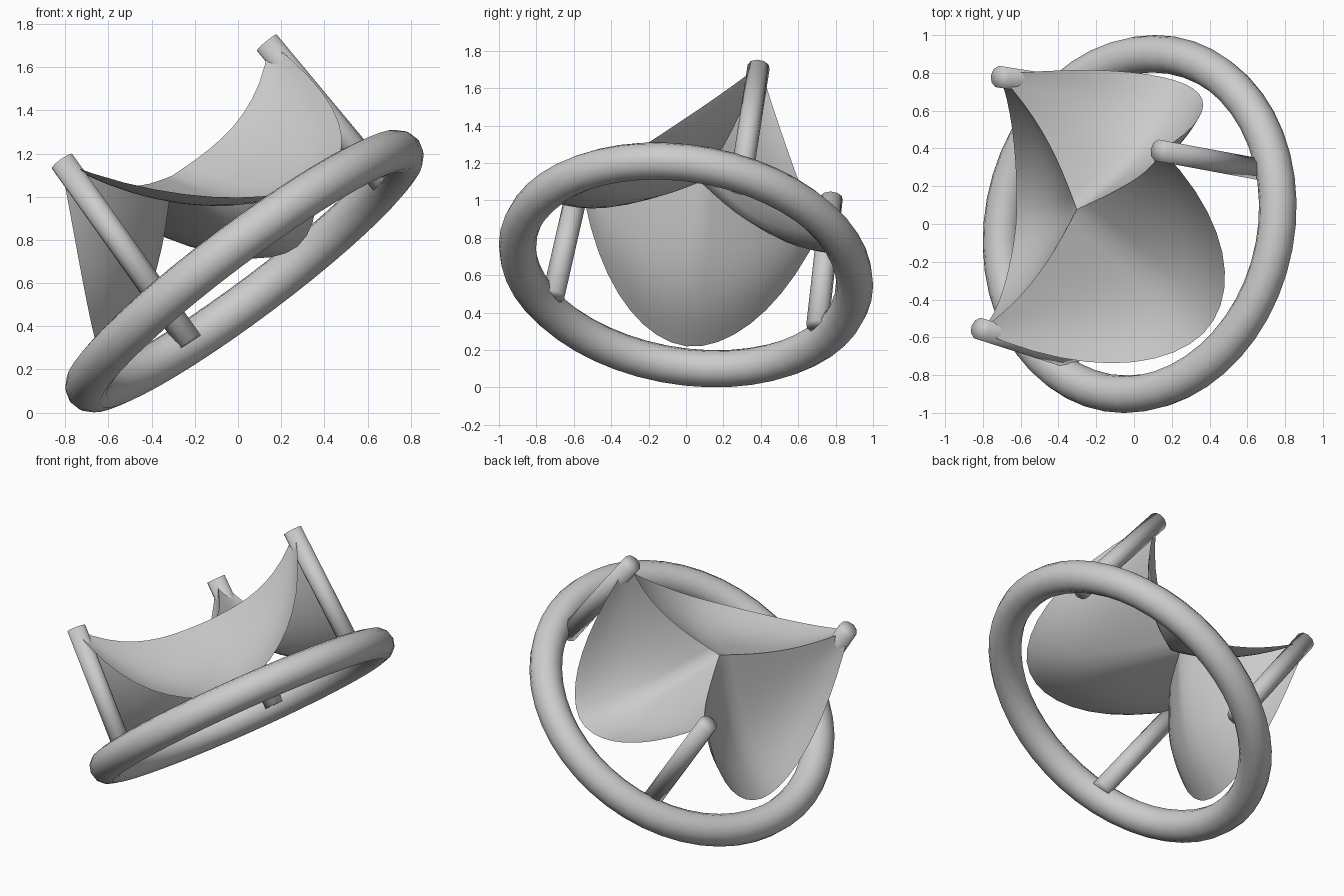
import bpy, bmesh, math
from mathutils import Vector

if "Cube" in bpy.data.objects:
    bpy.data.objects.remove(bpy.data.objects["Cube"])

# Tilted frame shared by all parts
C = Vector((0.03, 0.0, 0.655))
N = Vector((-0.595, 0.137, 0.792)).normalized()
RING_R, TUBE_R = 0.91, 0.1
POST_R, EDGE_R = 0.06, 0.785


def in_plane(v):
    v = Vector(v)
    return (v - v.dot(N) * N).normalized()


# Directions from the centre to the three posts
DIRS = [in_plane(d) for d in ((-0.456, -0.869, -0.193),
                              (0.775, 0.356, 0.52),
                              (-0.32, 0.863, -0.388))]


def at(direction, r, h):
    return C + direction * r + N * h


def grid_object(name, rows, closed_u=False, closed_v=False):
    bm = bmesh.new()
    vs = [[bm.verts.new(p) for p in row] for row in rows]
    nu, nv = len(vs), len(vs[0])
    for i in range(nu if closed_u else nu - 1):
        for j in range(nv if closed_v else nv - 1):
            a, b = (i + 1) % nu, (j + 1) % nv
            bm.faces.new((vs[i][j], vs[a][j], vs[a][b], vs[i][b]))
    bmesh.ops.remove_doubles(bm, verts=bm.verts, dist=1e-5)
    bmesh.ops.recalc_face_normals(bm, faces=bm.faces)
    for f in bm.faces:
        f.smooth = True
    me = bpy.data.meshes.new(name)
    bm.to_mesh(me)
    bm.free()
    ob = bpy.data.objects.new(name, me)
    bpy.context.collection.objects.link(ob)
    return ob


# Base ring
E1 = in_plane((0, 1, 0))
E2 = N.cross(E1)
rows = []
for i in range(48):
    a = math.tau * i / 48
    d = E1 * math.cos(a) + E2 * math.sin(a)
    rows.append([at(d, RING_R + TUBE_R * math.cos(b), TUBE_R * math.sin(b))
                 for b in (math.tau * j / 12 for j in range(12))])
grid_object("base_ring", rows, True, True)

# Posts standing on the inside of the ring, leaning slightly inward
for k, d in enumerate(DIRS):
    p0, p1 = at(d, 0.815, -0.015), at(d, 0.77, 0.83)
    axis = p1 - p0
    bpy.ops.mesh.primitive_cylinder_add(vertices=10, radius=POST_R, depth=axis.length,
                                        end_fill_type='TRIFAN', location=(p0 + p1) / 2,
                                        rotation=axis.to_track_quat('Z', 'Y').to_euler())
    bpy.context.object.name = f"post_{k + 1}"
    bpy.ops.object.shade_smooth()

# Leaflets: scalloped outer edge between two posts, free edge meeting at the centre
NU, NV = 10, 10
for k in range(3):
    da, db = DIRS[k], DIRS[(k + 1) % 3]
    mid = (da + db).normalized()
    half = da.angle(db) / 2
    side = (db - db.dot(mid) * mid).normalized()
    rows = []
    for i in range(-NU, NU + 1):
        u = i / NU
        t = abs(u)
        outer = at(mid * math.cos(u * half) + side * math.sin(u * half),
                   EDGE_R, 0.045 + 0.785 * t ** 1.85)
        free = at(db if u > 0 else da, (EDGE_R - 0.01) * t, 0.56 + 0.26 * t ** 3)
        # sagging belly, fading towards the posts
        belly = 0.1 * math.cos(u * math.pi / 2)
        rows.append([outer.lerp(free, j / NV) - N * belly * math.sin(math.pi * j / NV)
                     for j in range(NV + 1)])
    grid_object(f"leaflet_{k + 1}", rows)
